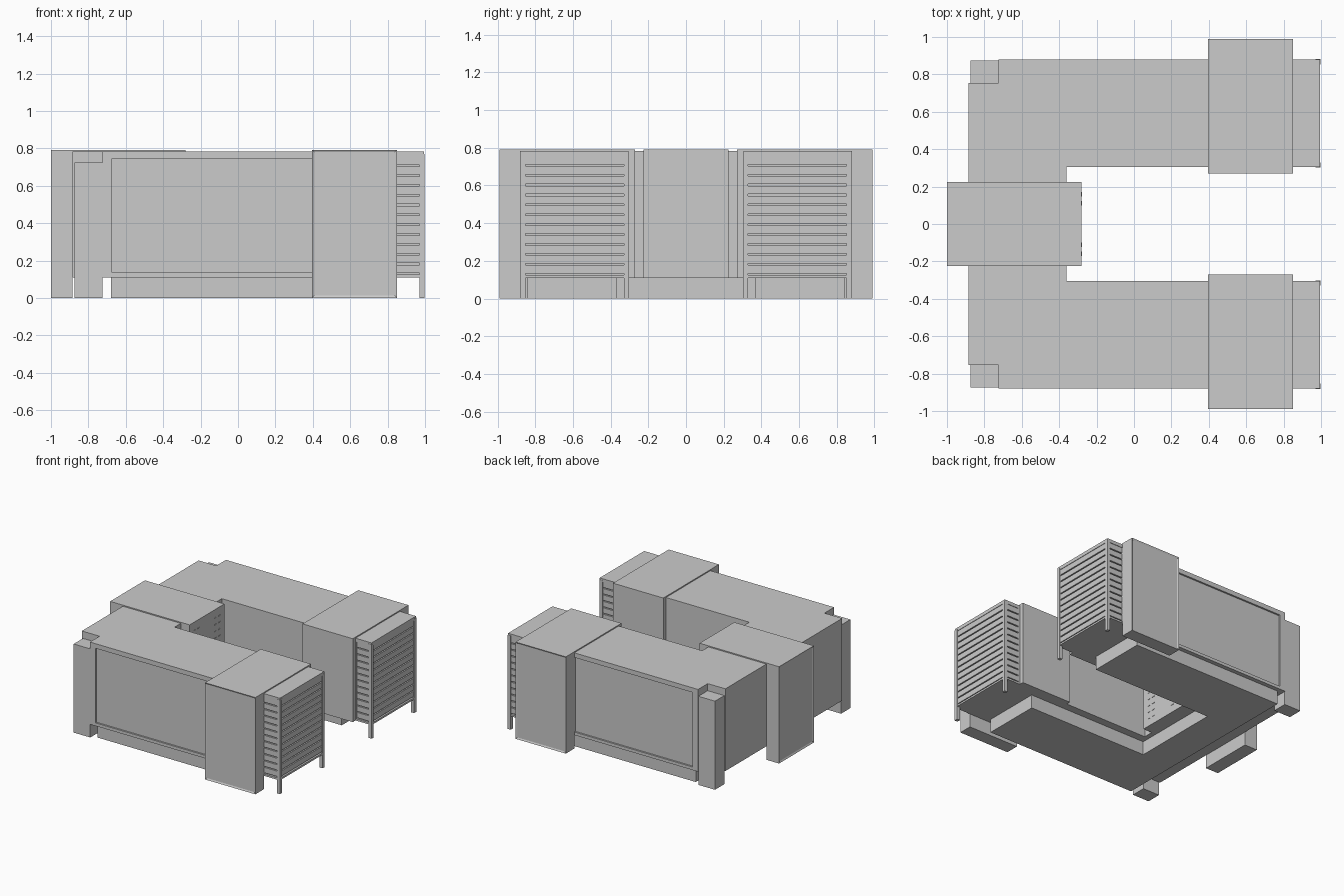
import bpy, bmesh

if "Cube" in bpy.data.objects:
    bpy.data.objects.remove(bpy.data.objects["Cube"])


def finish(name, bm):
    bmesh.ops.recalc_face_normals(bm, faces=bm.faces)
    mesh = bpy.data.meshes.new(name)
    bm.to_mesh(mesh)
    bm.free()
    obj = bpy.data.objects.new(name, mesh)
    bpy.context.collection.objects.link(obj)
    return obj


def prism(name, points, z0, z1):
    bm = bmesh.new()
    face = bm.faces.new([bm.verts.new((x, y, z0)) for x, y in points])
    top = bmesh.ops.extrude_face_region(bm, geom=[face])["geom"]
    bmesh.ops.translate(bm, verts=[v for v in top if isinstance(v, bmesh.types.BMVert)],
                        vec=(0, 0, z1 - z0))
    return finish(name, bm)


def add_box(bm, x0, x1, y0, y1, z0, z1):
    verts = bmesh.ops.create_cube(bm, size=1)["verts"]
    for v in verts:
        v.co = (x1 if v.co.x > 0 else x0, y1 if v.co.y > 0 else y0, z1 if v.co.z > 0 else z0)


def boxes(name, items, panel=None):
    """Join boxes into one object; panel = outward direction of faces given a recessed panel."""
    bm = bmesh.new()
    for item in items:
        add_box(bm, *item)
    if panel:
        bm.normal_update()
        faces = [f for f in bm.faces if f.normal.dot(panel) > 0.9]
        bmesh.ops.inset_individual(bm, faces=faces, thickness=0.018, depth=-0.006)
    return finish(name, bm)


def mirrored(half):
    """Complete a y > 0 outline with its mirror image."""
    return half + [(x, -y) for x, y in reversed(half)]


ROOF, TALL, FLOOR = 0.783, 0.792, 0.11

# U-shaped main body; the lower part has plain corners, the top is notched
half = [(-0.36, 0.305), (0.86, 0.305), (0.86, 0.866)]
prism("main_body", mirrored(half + [(-0.725, 0.866), (-0.725, 0.755), (-0.885, 0.755)]), FLOOR, ROOF)

# Recessed ground floor
base = [(-0.40, 0.37), (0.68, 0.37), (0.68, 0.845), (-0.68, 0.845)]
prism("ground_floor", mirrored(base), 0, FLOOR)

# Central core: outer stair shaft reaches the ground, inner part is raised
boxes("core_shaft", [(-1.0, -0.885, -0.225, 0.225, 0, TALL)], (-1, 0, 0))
boxes("core_block", [(-0.885, -0.28, -0.225, 0.225, FLOOR, TALL)])

# Small window sills on the courtyard face of the core
boxes("core_window_sills", [(-0.28, -0.277, y - 0.012, y + 0.012, z, z + 0.006)
                            for z in [0.17 + 0.055 * i for i in range(11)]
                            for y in (-0.16, -0.11, 0.11, 0.16)])

for side, s in (("back", 1), ("front", -1)):
    def m(x0, x1, y0, y1, z0, z1):
        a, b = sorted((y0 * s, y1 * s))
        return (x0, x1, a, b, z0, z1)

    # Corner pillar, lower than the roof
    boxes(side + "_corner_pillar", [m(-0.875, -0.725, 0.755, 0.875, 0, 0.725)])

    # Frame around the long recessed facade
    boxes(side + "_facade_frame", [
        m(-0.725, -0.675, 0.866, 0.88, FLOOR, ROOF),
        m(-0.675, 0.395, 0.866, 0.88, 0.745, ROOF),
        m(-0.675, 0.395, 0.866, 0.88, FLOOR, 0.135)])

    # Cross tower: outer shaft to the ground, upper part spanning the wing
    boxes(side + "_tower_shaft", [m(0.395, 0.85, 0.88, 0.99, 0, TALL)], (0, s, 0))
    boxes(side + "_tower_block", [m(0.395, 0.85, 0.27, 0.88, FLOOR, TALL)])

    # Wing end: inner core, roof, floor and corner posts
    boxes(side + "_end_core", [m(0.85, 0.98, 0.32, 0.863, 0.12, 0.775)])
    boxes(side + "_end_roof_and_floor", [
        m(0.85, 0.995, 0.305, 0.88, 0.755, ROOF),
        m(0.85, 0.995, 0.305, 0.88, FLOOR, 0.125)])
    boxes(side + "_end_posts", [m(0.97, 0.997, a, b, 0, 0.77)
                                for a, b in ((0.303, 0.33), (0.853, 0.882))])

    # Stacked louver bands with narrow gaps
    step = 0.63 / 12
    boxes(side + "_end_louvers", [
        m(0.85, 0.991, 0.309, 0.876, 0.125 + i * step + 0.009, 0.125 + (i + 1) * step)
        for i in range(12)])
